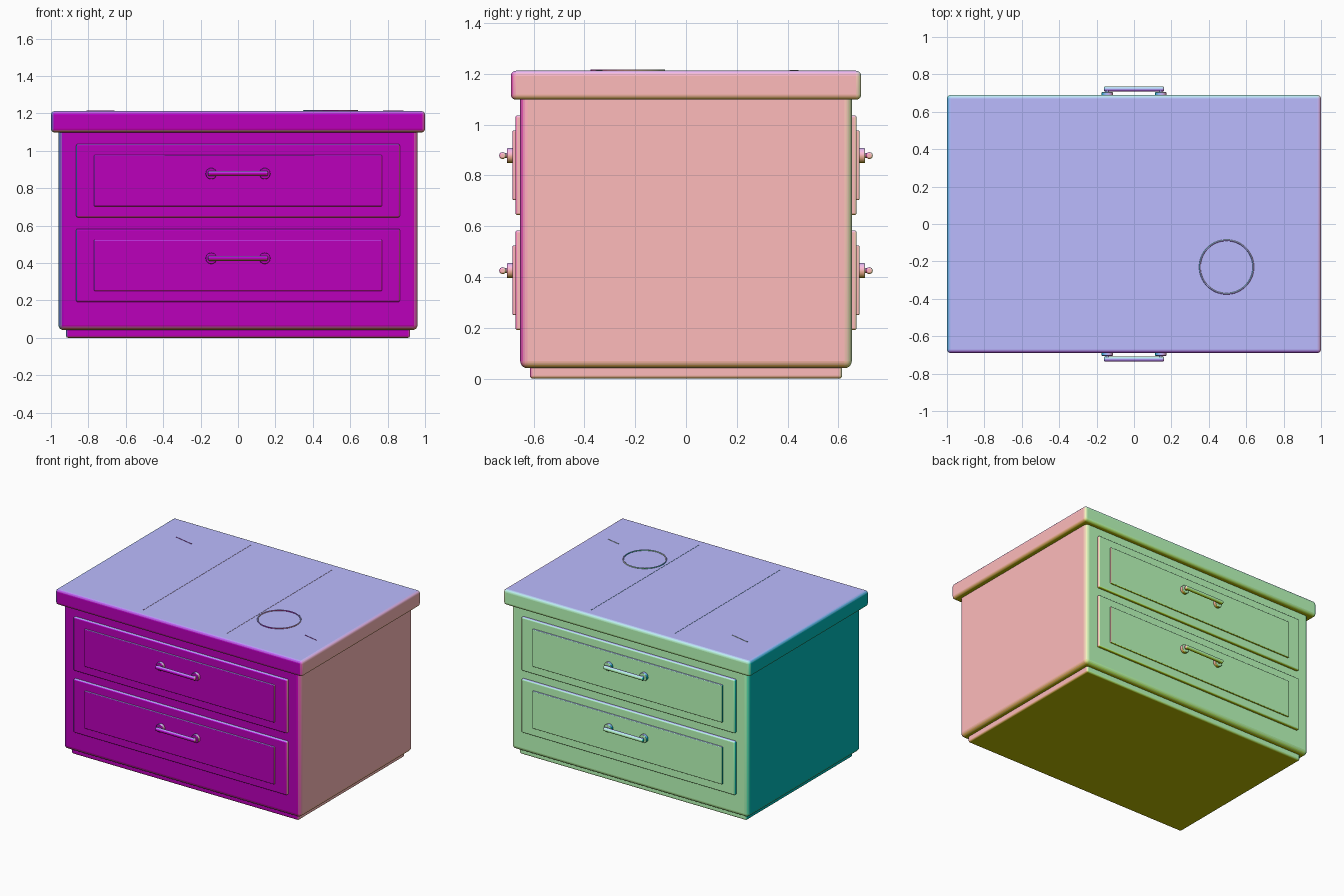
import bpy
from math import pi, radians

if "Cube" in bpy.data.objects:
    bpy.data.objects.remove(bpy.data.objects["Cube"])


def smooth(ob):
    bpy.ops.object.select_all(action='DESELECT')
    ob.select_set(True)
    bpy.context.view_layer.objects.active = ob
    bpy.ops.object.shade_smooth_by_angle(angle=radians(40))


def box(name, lo, hi, bevel=0.0, segments=5, rot=0.0):
    loc = [(a + b) / 2 for a, b in zip(lo, hi)]
    bpy.ops.mesh.primitive_cube_add(size=1, location=loc)
    ob = bpy.context.object
    ob.name = name
    ob.scale = [b - a for a, b in zip(lo, hi)]
    bpy.ops.object.transform_apply(location=False, rotation=False, scale=True)
    ob.rotation_euler.z = rot
    if bevel:
        m = ob.modifiers.new("Bevel", 'BEVEL')
        m.width, m.segments = bevel, segments
        smooth(ob)
    return ob


def rod(name, loc, radius, length, rot, bevel=0.0):
    bpy.ops.mesh.primitive_cylinder_add(vertices=24, radius=radius, depth=length,
                                        location=loc, rotation=rot)
    ob = bpy.context.object
    ob.name = name
    if bevel:
        m = ob.modifiers.new("Bevel", 'BEVEL')
        m.width, m.segments, m.limit_method = bevel, 3, 'ANGLE'
    smooth(ob)
    return ob


def facing_material(n):
    # One colour per facing direction: x, y, z become red, green, blue
    rgb = [0.5 + round(c * 5) / 10 for c in n]
    name = "facing_" + "_".join(f"{c:.1f}" for c in rgb)
    mat = bpy.data.materials.get(name) or bpy.data.materials.new(name)
    mat.diffuse_color = (*rgb, 1.0)
    mat.use_nodes = True
    mat.node_tree.nodes["Principled BSDF"].inputs["Base Color"].default_value = mat.diffuse_color
    return mat


def paint_by_facing(ob):
    turn = ob.matrix_world.to_3x3()
    slots = {}
    for p in ob.data.polygons:
        mat = facing_material((turn @ p.normal).normalized())
        if mat.name not in slots:
            slots[mat.name] = len(slots)
            ob.data.materials.append(mat)
        p.material_index = slots[mat.name]


# Carcass: plinth, body and overhanging lid
box("plinth", (-0.92, -0.615, 0.0), (0.92, 0.615, 0.08), 0.012)
box("body", (-0.96, -0.653, 0.041), (0.96, 0.653, 1.13), 0.028)
box("lid", (-1.0, -0.69, 1.098), (1.0, 0.69, 1.212), 0.02)

# Drawers with raised panels and bar handles, on front and back
for side, s in (("front", -1), ("back", 1)):
    for level, z in (("lower", 0.387), ("upper", 0.84)):
        tag = f"{side}_{level}"
        y = sorted((s * 0.63, s * 0.672))
        box(tag + "_drawer", (-0.865, y[0], z - 0.196), (0.865, y[1], z + 0.196), 0.008, 3)
        y = sorted((s * 0.65, s * 0.683))
        box(tag + "_panel", (-0.77, y[0], z - 0.137), (0.77, y[1], z + 0.137), 0.005, 3)
        hz = z + 0.038
        for x in (-0.143, 0.143):
            rod(tag + "_rosette", (x, s * 0.693, hz), 0.03, 0.024, (pi / 2, 0, 0), 0.004)
            rod(tag + "_post", (x, s * 0.706, hz), 0.01, 0.03, (pi / 2, 0, 0))
        rod(tag + "_handle_bar", (0, s * 0.722, hz), 0.0135, 0.32, (0, pi / 2, 0), 0.007)

# Plank seams on the lid
for x in (-0.333, 0.333):
    box("lid_seam", (x - 0.003, -0.62, 1.208), (x + 0.003, 0.62, 1.2135))

# Scratches and a cup ring on the lid
for x, y, length, angle in ((-0.735, 0.425, 0.15, -12), (0.83, -0.342, 0.11, -12)):
    box("scratch", (x - length / 2, y - 0.002, 1.208), (x + length / 2, y + 0.002, 1.215),
        rot=radians(angle))
bpy.ops.mesh.primitive_torus_add(major_radius=0.143, minor_radius=0.004, major_segments=64,
                                 minor_segments=10, location=(0.495, -0.23, 1.214))
bpy.context.object.name = "cup_ring"
smooth(bpy.context.object)

# Apply the bevels, then colour every face by the way it points
bpy.ops.object.select_all(action='SELECT')
bpy.ops.object.convert(target='MESH')
bpy.context.view_layer.update()
for part in bpy.context.scene.objects:
    paint_by_facing(part)
